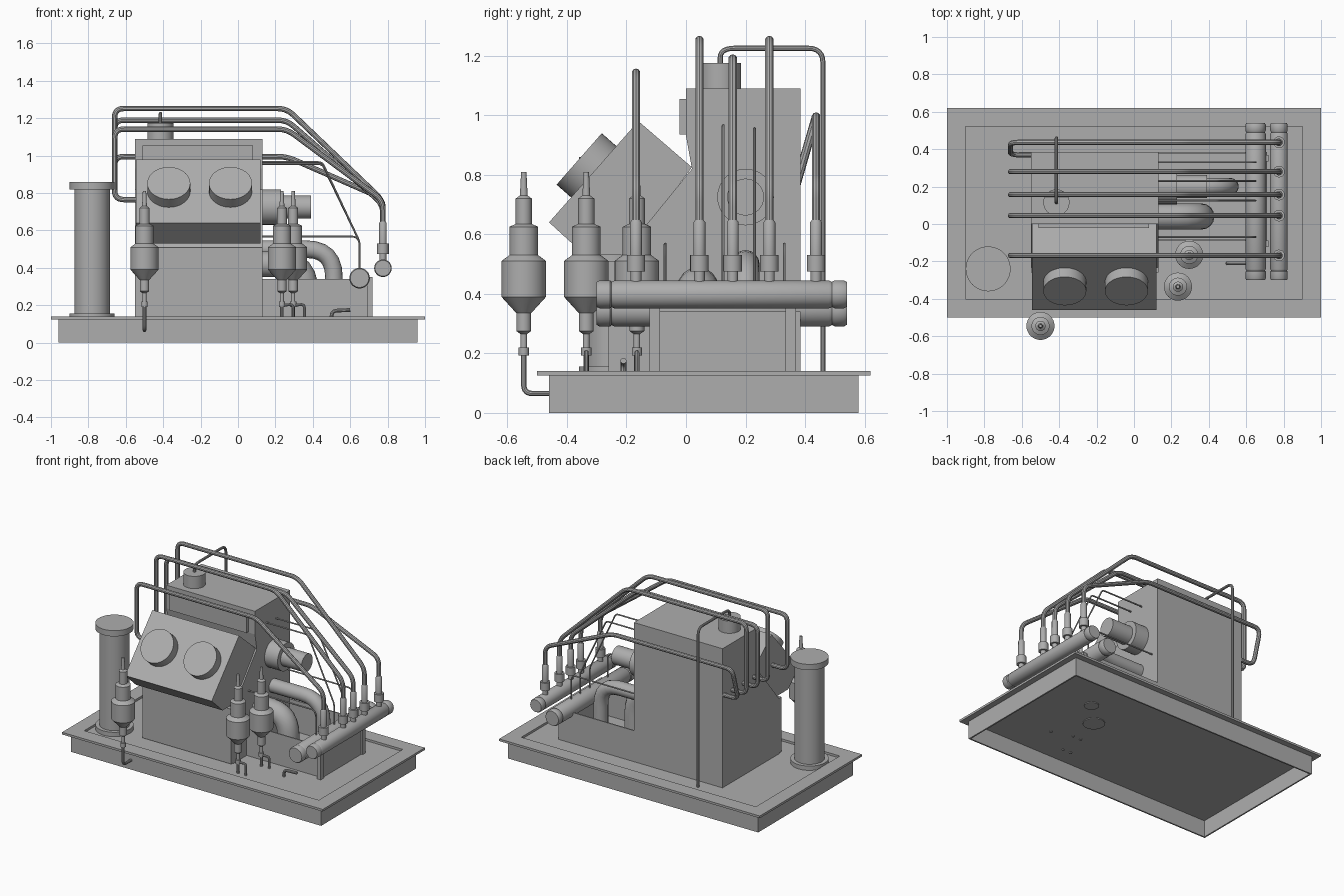
import bpy, bmesh, math
from mathutils import Vector, Matrix

cube = bpy.data.objects.get("Cube")
if cube:
    bpy.data.objects.remove(cube, do_unlink=True)

grey = bpy.data.materials.new("machine_grey")
grey.use_nodes = True
COLOR = (0.42, 0.42, 0.42, 1)
grey.diffuse_color = COLOR
grey.node_tree.nodes["Principled BSDF"].inputs["Base Color"].default_value = COLOR


def finish(bm, name, smooth=False):
    bmesh.ops.recalc_face_normals(bm, faces=bm.faces)
    me = bpy.data.meshes.new(name)
    bm.to_mesh(me)
    bm.free()
    me.materials.append(grey)
    ob = bpy.data.objects.new(name, me)
    bpy.context.collection.objects.link(ob)
    if smooth:
        bpy.ops.object.select_all(action='DESELECT')
        ob.select_set(True)
        bpy.context.view_layer.objects.active = ob
        bpy.ops.object.shade_smooth_by_angle(angle=math.radians(35))
    return ob


def add_box(bm, lo, hi):
    lo, hi = Vector(lo), Vector(hi)
    mat = Matrix.Translation((lo + hi) / 2) @ Matrix.Diagonal((*(hi - lo), 1))
    bmesh.ops.create_cube(bm, size=1, matrix=mat)


def box(name, lo, hi):
    bm = bmesh.new()
    add_box(bm, lo, hi)
    return finish(bm, name)


def frame(name, lo, hi, t):
    """Rectangular ring of walls, t thick, open above and below."""
    (x0, y0, z0), (x1, y1, z1) = lo, hi
    bm = bmesh.new()
    for y in (y0, y1 - t):
        add_box(bm, (x0, y, z0), (x1, y + t, z1))
    for x in (x0, x1 - t):
        add_box(bm, (x, y0 + t, z0), (x + t, y1 - t, z1))
    return finish(bm, name)


def extrude_x(name, profile, x0, x1):
    """Side profile of (y, z) points carried along x."""
    bm = bmesh.new()
    face = bm.faces.new([bm.verts.new((x0, y, z)) for y, z in profile])
    out = bmesh.ops.extrude_face_region(bm, geom=[face])
    moved = [v for v in out["geom"] if isinstance(v, bmesh.types.BMVert)]
    bmesh.ops.translate(bm, verts=moved, vec=(x1 - x0, 0, 0))
    return finish(bm, name)


def lathe(name, profile, origin, axis=(0, 0, 1), n=32):
    """Turned part from (radius, height) points, closed at both ends."""
    pts = [(0, profile[0][1])] + profile + [(0, profile[-1][1])]
    bm = bmesh.new()
    vs = [bm.verts.new((r, 0, h)) for r, h in pts]
    es = [bm.edges.new(p) for p in zip(vs, vs[1:])]
    bmesh.ops.spin(bm, geom=vs + es, cent=(0, 0, 0), axis=(0, 0, 1),
                   angle=2 * math.pi, steps=n)
    bmesh.ops.remove_doubles(bm, verts=bm.verts, dist=1e-5)
    rot = Vector(axis).to_track_quat('Z', 'Y').to_matrix().to_4x4()
    bm.transform(Matrix.Translation(origin) @ rot)
    return finish(bm, name, True)


def tube(name, points, radius, bend=0.05, res=3):
    """Round pipe through points, with rounded corners."""
    p = [Vector(q) for q in points]
    path = [p[0]]
    for a, b, c in zip(p, p[1:], p[2:]):
        s = b + (a - b).normalized() * min(bend, (a - b).length * 0.49)
        e = b + (c - b).normalized() * min(bend, (c - b).length * 0.49)
        for i in range(7):
            t = i / 6
            path.append(s * (1 - t) ** 2 + b * 2 * t * (1 - t) + e * t ** 2)
    path.append(p[-1])
    cu = bpy.data.curves.new(name, 'CURVE')
    cu.dimensions = '3D'
    cu.bevel_depth, cu.bevel_resolution, cu.use_fill_caps = radius, res, True
    sp = cu.splines.new('POLY')
    sp.points.add(len(path) - 1)
    for pt, co in zip(sp.points, path):
        pt.co = (*co, 1)
    cu.materials.append(grey)
    ob = bpy.data.objects.new(name, cu)
    bpy.context.collection.objects.link(ob)
    bpy.ops.object.select_all(action='DESELECT')
    ob.select_set(True)
    bpy.context.view_layer.objects.active = ob
    bpy.ops.object.convert(target='MESH')
    bpy.ops.object.shade_smooth_by_angle(angle=math.radians(35))


# Base: open skirt, overhanging ledge and sunken deck
frame("base_skirt", (-0.96, -0.46, 0), (0.96, 0.58, 0.125), 0.01)
frame("base_ledge", (-1, -0.5, 0.125), (1, 0.62, 0.14), 0.1)
box("deck", (-0.95, -0.45, 0.115), (0.95, 0.57, 0.125))

# Main housing, tilted head and cover panels
extrude_x("housing", [(0, 1.09), (0.385, 1.09), (0.385, 0.12), (-0.24, 0.12),
                      (-0.24, 0.5), (0.02, 0.82), (0, 0.93)], -0.55, 0.13)
extrude_x("tilted_head", [(-0.46, 0.64), (-0.16, 0.98), (0.02, 0.825),
                          (-0.2, 0.53), (-0.34, 0.53)], -0.545, 0.12)
box("upper_panel", (-0.51, -0.022, 0.935), (0.08, 0.01, 1.055))
frame("lower_panel_rim", (-0.55, -0.255, 0.13), (0.13, -0.235, 0.51), 0.025)
tilt = Vector((0, -0.75, 0.66))
for x in (-0.37, -0.04):
    lathe("round_cover", [(0.115, -0.02), (0.115, 0.065)], (x, -0.31, 0.81), tilt, 48)

# Filler cap and breather line
lathe("filler_cap", [(0.07, 1.08), (0.07, 1.175)], (-0.415, 0.115, 0))
tube("breather_line", [(-0.415, 0.115, 1.16), (-0.415, 0.115, 1.225),
                       (-0.415, 0.46, 1.225), (-0.415, 0.46, 0.12)], 0.009)

# Tall column
lathe("column", [(0.12, 0.12), (0.12, 0.155), (0.095, 0.155), (0.095, 0.82),
                 (0.12, 0.82), (0.12, 0.86)], (-0.78, -0.24, 0), n=48)

# Side outlet, elbows and the tray they drop into
lathe("side_outlet", [(0.095, 0.1), (0.095, 0.23), (0.062, 0.23), (0.062, 0.39)],
      (0, 0.2, 0.725), (1, 0, 0))
tube("upper_elbow", [(0.1, 0.2, 0.5), (0.513, 0.2, 0.5), (0.513, 0.2, 0.11)],
     0.047, 0.15, 6)
tube("lower_elbow", [(0.1, 0.04, 0.42), (0.36, 0.04, 0.42), (0.36, 0.04, 0.11)],
     0.07, 0.15, 6)
frame("tray_walls", (0.12, -0.09, 0.12), (0.71, 0.385, 0.34), 0.008)

# Twin manifolds with end caps, on posts
for name, x, z, r in (("inner_manifold", 0.65, 0.345, 0.055),
                      ("outer_manifold", 0.775, 0.398, 0.047)):
    k = r * 0.9
    lathe(name, [(k, -0.3), (r, -0.29), (r, -0.255), (k, -0.25), (r, -0.24),
                 (r, 0.48), (k, 0.49), (r, 0.5), (r, 0.53), (k, 0.54)],
          (x, 0, z), (0, 1, 0))
for y in (-0.105, 0.352):
    box("manifold_post", (0.69, y - 0.017, 0.12), (0.72, y + 0.017, 0.35))

# High pressure lines: (y, top height, height of the right shoulder, port y)
for y, top, low, port in ((-0.168, 1.142, 0.76, -0.168), (0.045, 1.252, 0.76, 0.045),
                          (0.157, 1.19, 0.74, 0.157), (0.28, 1.252, 0.76, 0.28),
                          (0.437, 0.995, 0.77, 0.37)):
    lathe("line_fitting", [(0.018, 0.43), (0.018, 0.475), (0.031, 0.475),
                           (0.031, 0.53), (0.02, 0.53), (0.02, 0.64), (0.013, 0.65)],
          (0.775, y, 0), n=20)
    tube("pressure_line", [(0.775, y, 0.62), (0.775, y, low), (0.26, y, top),
                           (-0.66, y, top), (-0.66, port, 0.765),
                           (-0.52, port, 0.765)], 0.0145)

# Thin return lines
for y, z, x in ((-0.07, 0.567, 0.63), (0.33, 0.567, 0.63),
                (0.125, 0.965, 0.45), (0.23, 0.955, 0.45)):
    tube("return_line", [(0.1, y, z), (x, y, z), (0.65, y, 0.54), (0.65, y, 0.37)],
         0.005, 0.02, 2)

# Filters with drain pipes
FILTER = [(0.009, 0.81), (0.013, 0.73), (0.027, 0.72), (0.027, 0.635), (0.048, 0.625),
          (0.048, 0.53), (0.075, 0.51), (0.075, 0.39), (0.025, 0.335), (0.025, 0.275),
          (0.011, 0.265), (0.011, 0.22), (0.017, 0.22), (0.017, 0.192), (0.01, 0.192)]
for x, y in ((-0.5, -0.545), (0.235, -0.335), (0.295, -0.165)):
    lathe("filter", FILTER, (x, y, 0))
    end = [(x, y, 0.065), (x, -0.45, 0.065)] if y < -0.5 else [(x, y, 0.11)]
    tube("filter_drain", [(x, y, 0.2)] + end, 0.0095, 0.03)
for x, y in ((0.235, -0.335), (0.295, -0.165)):
    tube("drain_hook", [(x, y, 0.2), (x + 0.06, y, 0.205), (x + 0.06, y, 0.11)], 0.008, 0.02)
tube("deck_hook", [(0.5, -0.21, 0.11), (0.5, -0.21, 0.17), (0.6, -0.21, 0.175)], 0.01, 0.03)
